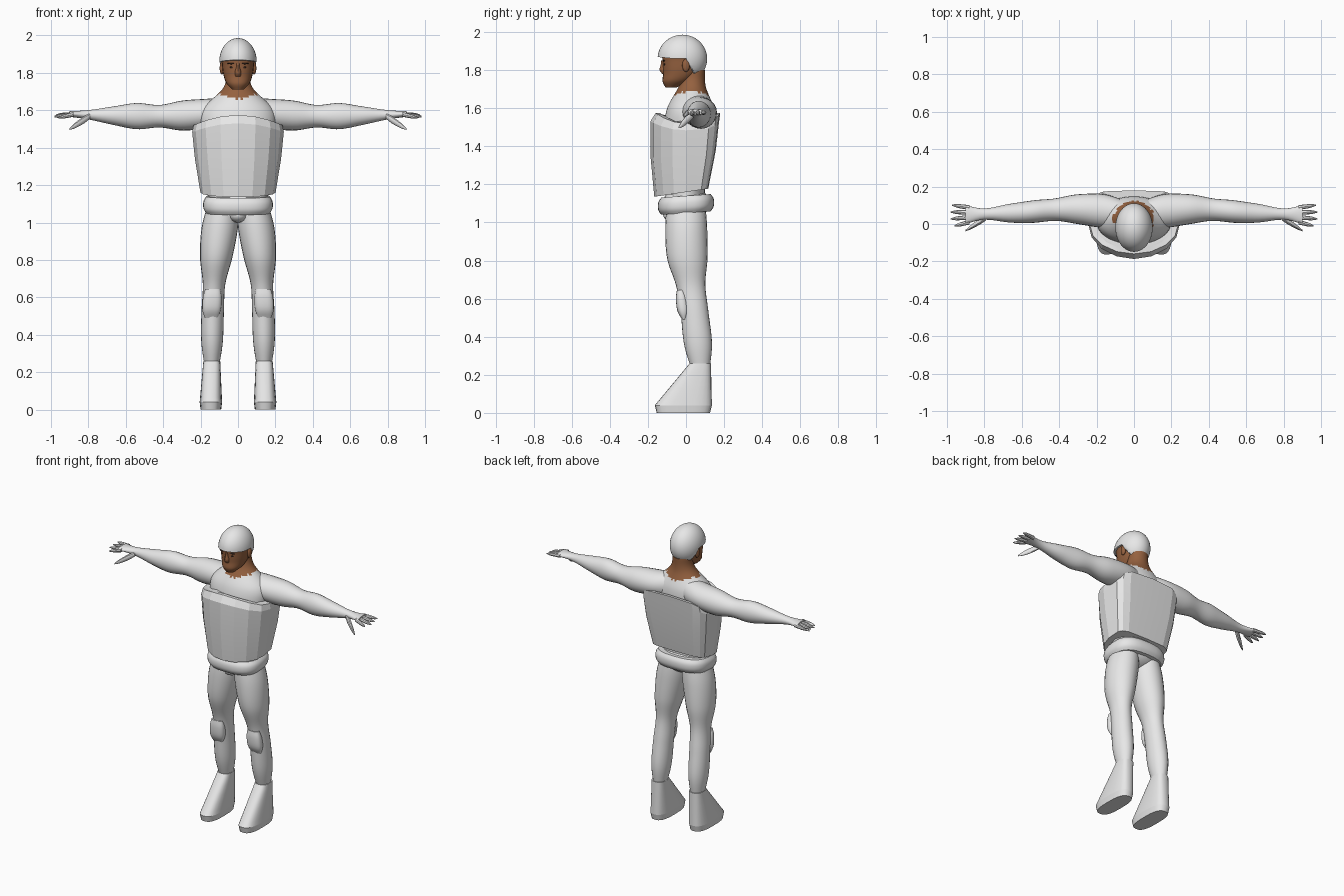
import bpy, bmesh, math
from mathutils import Vector

if "Cube" in bpy.data.objects:
    bpy.data.objects.remove(bpy.data.objects["Cube"])


def material(name, *colour):
    mat = bpy.data.materials.new(name)
    mat.use_nodes = True
    mat.diffuse_color = (*colour, 1)
    mat.node_tree.nodes["Principled BSDF"].inputs["Base Color"].default_value = (*colour, 1)
    return mat


WHITE = material("white", .8, .8, .8)
SKIN = material("brown skin", .3, .12, .05)
DARK = material("dark brown", .06, .03, .02)


def finish(bm, name, materials, angle=40, mirror=False, rule=None):
    """Turn a bmesh into a shaded object, mirrored across x when it is a pair."""
    bmesh.ops.recalc_face_normals(bm, faces=bm.faces[:])
    if rule:
        for face in bm.faces:
            face.material_index = int(rule(face.calc_center_median()))
    mesh = bpy.data.meshes.new(name)
    bm.to_mesh(mesh)
    bm.free()
    for mat in materials:
        mesh.materials.append(mat)
    part = bpy.data.objects.new(name, mesh)
    bpy.context.collection.objects.link(part)
    if mirror:
        part.modifiers.new("Mirror", 'MIRROR')
    bpy.ops.object.select_all(action='DESELECT')
    part.select_set(True)
    bpy.context.view_layer.objects.active = part
    bpy.ops.object.shade_smooth_by_angle(angle=math.radians(angle))


def sample(values, t):
    """Smooth curve through evenly spaced values, for t from 0 to 1."""
    last = len(values) - 1
    index = min(int(t * last), last - 1)
    f = t * last - index
    before, start, end, after = (values[max(0, min(last, index + k))] for k in (-1, 0, 1, 2))
    cubic = 3 * (start - end) + after - before
    square = 2 * before - 5 * start + 4 * end - after
    return start + (end - before + (square + cubic * f) * f) * (f / 2)


def super_point(angle, power):
    """Point on a unit superellipse."""
    c, s = math.cos(angle), math.sin(angle)
    return (math.copysign(abs(c) ** (2 / power), c), math.copysign(abs(s) ** (2 / power), s))


def bridge(bm, rings):
    rows = [[bm.verts.new(point) for point in ring] for ring in rings]
    for low, high in zip(rows, rows[1:]):
        for i in range(len(low)):
            bm.faces.new((low[i - 1], low[i], high[i], high[i - 1]))
    bm.faces.new(rows[0])
    bm.faces.new(rows[-1])


def limb(name, joints, widths, depths, materials=(WHITE,), along='z', seg=24, steps=36,
         power=2, tilt=0, **options):
    """Sweep a rounded section along the joints, sliced square to one axis."""
    joints = [Vector(joint) for joint in joints]
    rings = []
    for step in range(steps + 1):
        t = step / steps
        centre, width, depth = (sample(values, t) for values in (joints, widths, depths))
        ring = []
        for i in range(seg):
            u, v = super_point(math.tau * i / seg, power)
            u, v = u * width, v * depth
            ring.append(centre + Vector((u, v, tilt * v) if along == 'z' else (0, u, v)))
        rings.append(ring)
    bm = bmesh.new()
    bridge(bm, rings)
    finish(bm, name, materials, **options)


def ellipsoid(name, centre, radii, mat, shape=None, seg=16, **options):
    bm = bmesh.new()
    bmesh.ops.create_uvsphere(bm, u_segments=seg, v_segments=seg, radius=1)
    for vert in bm.verts:
        vert.co = Vector(centre) + vert.co * Vector(radii)
        if shape:
            shape(vert.co)
    finish(bm, name, [mat], **options)


# Torso and neck: the suit ends in a ragged V neckline
def is_bare(point):
    ragged = .006 * math.sin(point.x * 300)
    return point.z > 1.655 + .3 * abs(point.x) + ragged


limb("torso", [(0, 0, 1.1), (0, 0, 1.33), (0, .02, 1.57), (0, .04, 1.8)],
     widths=(.16, .16, .17, .19, .2, .19, .08, .06),
     depths=(.1, .1, .11, .12, .13, .12, .07, .06),
     materials=(WHITE, SKIN), seg=64, steps=72, rule=is_bare)

# Arms and hands
limb("arms", [(.06, .06, 1.59), (.34, .08, 1.57), (.62, .06, 1.57), (.9, .05, 1.58)],
     widths=(.07, .09, .08, .06, .06, .05, .03, .05),
     depths=(.08, .08, .08, .06, .07, .05, .025, .015), along='x', mirror=True)
for i, label in enumerate(("index", "middle", "ring", "little")):
    knuckle = Vector((.88, .01 + .026 * i, 1.578))
    tip = Vector((.96 + .02 * min(i, 2 / i if i else 0), .037 * i - .01, 1.56 + .005 * i))
    thickness = (.013, .012, .01, .003)
    limb(label + "_fingers", [knuckle, tip], thickness, thickness,
         along='x', seg=8, steps=9, mirror=True)
limb("thumbs", [(.79, .035, 1.57), (.9, -.035, 1.5)], widths=(.015, .016, .012, .004),
     depths=(.015, .02, .016, .005), along='x', seg=10, steps=12, mirror=True)

# Legs and pelvis
limb("legs", [(.08, 0, 1.1), (.117, .007, .81), (.135, .045, .53), (.14, .075, .24)],
     widths=(.08, .097, .086, .06, .06, .058, .04),
     depths=(.1, .11, .106, .077, .073, .074, .05), mirror=True)
ellipsoid("pelvis", (0, 0, 1.1), (.17, .12, .1), WHITE, seg=24)
ellipsoid("groin_guard", (0, -.06, 1.04), (.05, .06, .04), WHITE)

# Belt, slightly higher at the back
limb("belt", [(0, 0, 1.05), (0, 0, 1.14)], widths=(.17, .185, .185, .17),
     depths=(.13, .146, .146, .13), power=2.7, tilt=.07, steps=12, seg=32)

# Knee pads and boots
limb("knee_pads", [(.143, -.01, .49), (.135, -.028, .645)], widths=(.035, .05, .05, .04),
     depths=(.01, .03, .03, .02), power=2.6, steps=12, mirror=True)
limb("boots", [(.145, -.014, .04), (.14, .075, .26)], widths=(.06, .045),
     depths=(.15, .056), power=2.8, steps=6, mirror=True)
limb("boot_soles", [(.145, -.014, 0), (.145, -.014, .04)], widths=(.055, .06),
     depths=(.14, .15), power=2.8, steps=4, mirror=True)


# Armoured vest: curved chest plate, flatter back plate, narrowing to the waist
def vest_ring(drop, width, front, back, sides=16):
    ring = []
    for i in range(sides):
        angle = math.tau * i / sides
        behind = math.sin(angle) > 0
        x, y = super_point(angle, 5 if behind else 2)
        y *= .18 * back if behind else .17 * front
        top = 1.52 + .055 * math.sin(angle) ** 2
        hem = 1.16 + .15 * y
        ring.append((.245 * width * x, y, top + drop * (hem - top)))
    return ring


bm = bmesh.new()
bridge(bm, [vest_ring(drop=0, width=.86, front=.8, back=.9),
            vest_ring(drop=0, width=.97, front=.94, back=1),
            vest_ring(drop=.1, width=1, front=1.1, back=.97),
            vest_ring(drop=.5, width=.94, front=1.1, back=.87),
            vest_ring(drop=1, width=.82, front=.98, back=.65)])
finish(bm, "armoured_vest", [WHITE], angle=14)

# Head and face
limb("head", [(0, -.078, 1.71), (0, -.03, 1.78), (0, -.02, 1.86), (0, -.02, 1.93)],
     widths=(.03, .064, .079, .085, .087, .06),
     depths=(.03, .075, .095, .102, .105, .08), materials=[SKIN], power=2.2)
limb("nose", [(0, -.112, 1.78), (0, -.12, 1.85)], widths=(.015, .018, .01, .008),
     depths=(.012, .025, .015, .01), materials=[SKIN], seg=12, steps=9)
ellipsoid("chin", (0, -.095, 1.733), (.026, .024, .017), SKIN)
ellipsoid("ears", (.086, 0, 1.825), (.012, .02, .034), SKIN, mirror=True)
ellipsoid("eyes", (.033, -.112, 1.83), (.013, .005, .005), DARK, mirror=True)
ellipsoid("brows", (.034, -.116, 1.85), (.023, .006, .004), DARK, mirror=True)
ellipsoid("mouth", (0, -.113, 1.757), (.024, .008, .004), DARK)


# Helmet: a dome whose rim drops behind the ears
def helmet_rim(point):
    drop = min(1, max(0, point.y * 20))
    rise = max(0, -point.y - .08)
    point.z = max(point.z, 1.862 + .1 * (rise - drop))


ellipsoid("helmet", (0, -.019, 1.86), (.1, .13, .126), WHITE, shape=helmet_rim, seg=40)
